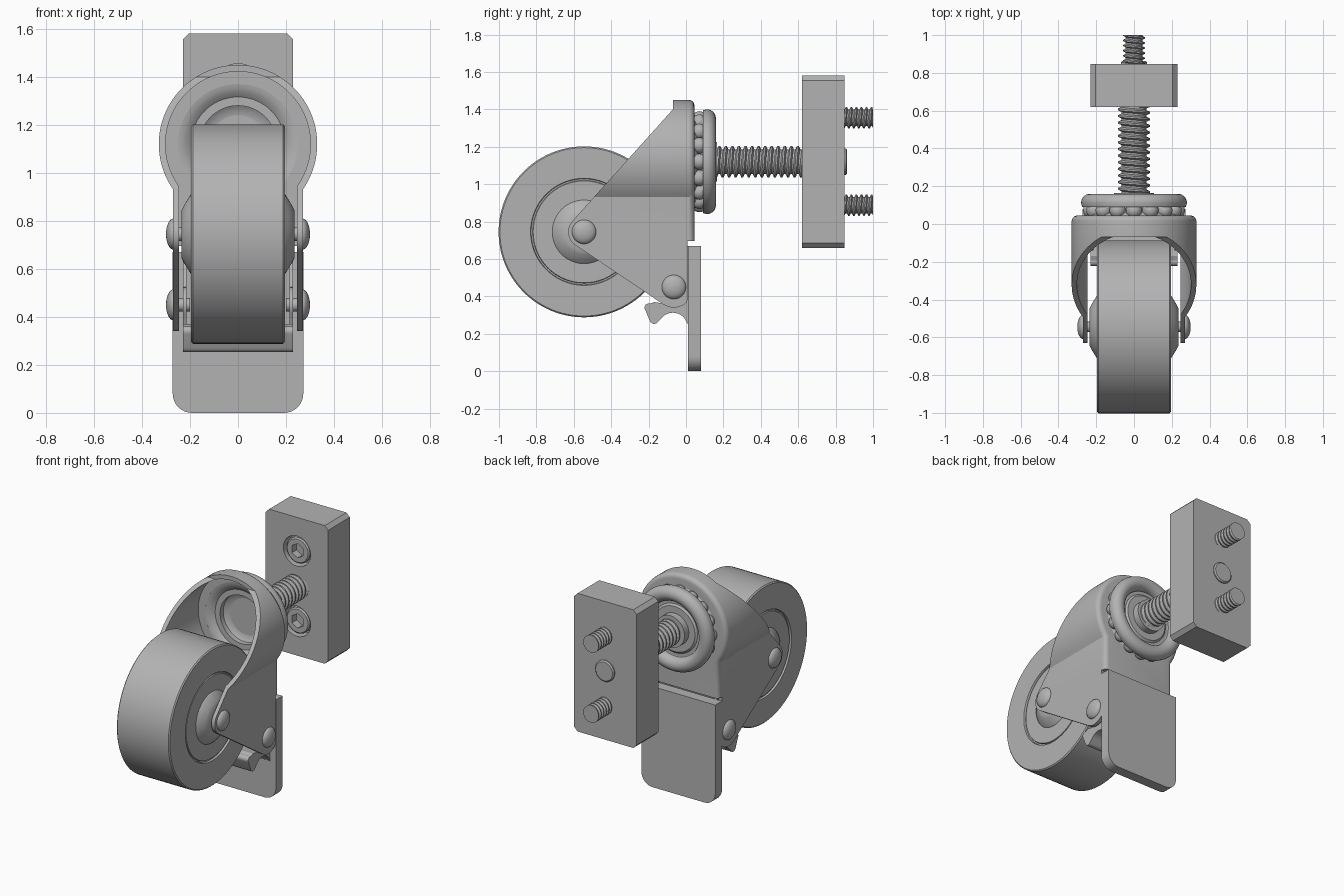
import bpy, bmesh, math
from mathutils import Vector

if "Cube" in bpy.data.objects:
    bpy.data.objects.remove(bpy.data.objects["Cube"], do_unlink=True)

steel = bpy.data.materials.new("satin grey")
steel.use_nodes = True
steel.diffuse_color = (0.45, 0.45, 0.45, 1)
steel.node_tree.nodes["Principled BSDF"].inputs["Base Color"].default_value = steel.diffuse_color

STEM_Z = 1.12
AXLE = (-0.545, 0.745)
BRAKE = (-0.065, 0.45)


def activate(ob):
    bpy.ops.object.select_all(action="DESELECT")
    ob.select_set(True)
    bpy.context.view_layer.objects.active = ob


def smooth(ob):
    activate(ob)
    bpy.ops.object.shade_smooth_by_angle(angle=math.radians(30))
    return ob


def make(name, bm):
    bmesh.ops.recalc_face_normals(bm, faces=bm.faces)
    mesh = bpy.data.meshes.new(name)
    bm.to_mesh(mesh)
    bm.free()
    mesh.materials.append(steel)
    ob = bpy.data.objects.new(name, mesh)
    bpy.context.collection.objects.link(ob)
    return smooth(ob)


def prism(name, points, axis, lo, hi, round_back=0):
    """Extrude a flat outline along x (points are y, z) or y (points are x, z)."""
    bm = bmesh.new()
    place = (lambda a, b: (lo, a, b)) if axis == "x" else (lambda a, b: (a, lo, b))
    face = bm.faces.new([bm.verts.new(place(a, b)) for a, b in points])
    out = bmesh.ops.extrude_face_region(bm, geom=[face])["geom"]
    move = Vector((hi - lo, 0, 0)) if axis == "x" else Vector((0, hi - lo, 0))
    bmesh.ops.translate(bm, verts=[v for v in out if isinstance(v, bmesh.types.BMVert)], vec=move)
    bmesh.ops.recalc_face_normals(bm, faces=bm.faces)
    if round_back:
        edges = [e for e in bm.edges if all(abs(v.co.y - hi) < 1e-5 for v in e.verts)]
        bmesh.ops.bevel(bm, geom=edges, offset=round_back, segments=5, profile=0.5, affect="EDGES")
    return make(name, bm)


def lathe(name, profile, axis, centre, steps=64):
    """Revolve (radius, distance) points about an x or y axis."""
    bm = bmesh.new()
    d = Vector((1, 0, 0)) if axis == "x" else Vector((0, 1, 0))
    c = Vector(centre)
    vs = [bm.verts.new(c + d * t + Vector((0, 0, r))) for r, t in profile]
    es = [bm.edges.new((vs[i], vs[(i + 1) % len(vs)])) for i in range(len(vs))]
    bmesh.ops.spin(bm, geom=vs + es, cent=c, axis=d, angle=math.tau, steps=steps)
    bmesh.ops.remove_doubles(bm, verts=bm.verts, dist=1e-5)
    return make(name, bm)


def rod(name, r, lo, hi, axis, centre, steps=32):
    return lathe(name, [(0, lo), (r, lo), (r, hi), (0, hi)], axis, centre, steps)


def boolean(ob, cutter, operation="DIFFERENCE"):
    mod = ob.modifiers.new("cut", "BOOLEAN")
    mod.object, mod.operation, mod.solver = cutter, operation, "EXACT"
    activate(ob)
    bpy.ops.object.modifier_apply(modifier=mod.name)
    bpy.data.objects.remove(cutter, do_unlink=True)
    smooth(ob)


def thread(name, r, depth, pitch, lo, hi, z, n=24):
    """Helical ridge wound round a solid core."""
    rod(name + "_core", r - depth * 0.95, lo, hi, "y", (0, 0, z))
    levels = (r, r, r - depth, r - depth)
    rows = 4 * (int((hi - lo) / pitch) + 3)
    bm = bmesh.new()
    grid = []
    for k in range(rows):
        ring = []
        for j in range(n + 1):
            y = min(max(lo + (k / 4 + j / n - 1) * pitch, lo), hi)
            a = math.tau * j / n
            ring.append(bm.verts.new((levels[k % 4] * math.cos(a), y, z + levels[k % 4] * math.sin(a))))
        grid.append(ring)
    for a, b in zip(grid, grid[1:]):
        for j in range(n):
            bm.faces.new((a[j], a[j + 1], b[j + 1], b[j]))
    bmesh.ops.remove_doubles(bm, verts=bm.verts, dist=1e-5)
    make(name, bm)


def arc(cx, cz, r, start, end, n=8):
    angles = [math.radians(start + (end - start) * i / n) for i in range(n + 1)]
    return [(cx + r * math.cos(a), cz + r * math.sin(a)) for a in angles]


# Wheel with grooved faces and conical hub
half = [(0, 0.235), (0.1, 0.235), (0.12, 0.225), (0.165, 0.197), (0.17, 0.19), (0.272, 0.19),
        (0.275, 0.182), (0.283, 0.182), (0.286, 0.195), (0.45, 0.195), (0.457, 0.188)]
lathe("wheel", half + [(r, -x) for r, x in reversed(half)], "x", (0, *AXLE), 96)

# Axle and brake pivot pins with domed rivet heads
for label, spot in (("axle", AXLE), ("brake", BRAKE)):
    for side, s in (("left", 1), ("right", -1)):
        rod(f"{label}_pin_{side}", 0.028, s * 0.2, s * 0.28, "x", (0, *spot))
        dome = [(0, s * 0.268)] + [(0.065 * math.cos(t * math.pi / 16), s * (0.268 + 0.032 * math.sin(t * math.pi / 16)))
                                   for t in range(9)]
        lathe(f"{label}_rivet_{side}", dome, "x", (0, *spot), 32)


# Fork: hollow keyhole shell trimmed to its side outline
def keyhole(r, leg):
    a = math.degrees(math.acos(leg / r))
    return [(leg, 0.2)] + arc(0, STEM_Z, r, -a, 180 + a, 64) + [(-leg, 0.2)]


fork = prism("fork", keyhole(0.33, 0.27), "y", -0.8, 0.045, 0.03)
boolean(fork, prism("hollow", keyhole(0.302, 0.245), "y", -0.9, 0.013))
side = ([(0.1, 1.5), (-0.07, 1.5), (-0.07, 1.40)] + arc(*AXLE, 0.085, 140, 237)
        + arc(-0.065, 0.44, 0.1, 237, 315) + [(0.009, 0.40), (0.009, 0.695), (0.1, 0.695)])
boolean(fork, prism("outline", side, "x", -0.5, 0.5), "INTERSECT")
boolean(fork, rod("opening", 0.25, -0.05, 0.1, "y", (0, 0, STEM_Z), 64))

# Dished seat pressed into the back of the fork
dish = [(0.252, 0.013), (0.235, 0.016), (0.215, 0.025), (0.19, 0.045), (0.165, 0.07), (0.14, 0.086), (0.11, 0.092), (0, 0.092)]
lathe("bearing_seat", dish + [(0, 0.12), (0.15, 0.12), (0.2, 0.08), (0.252, 0.045)], "y", (0, 0, STEM_Z))

# Ball race and rounded cap
lathe("ball_race", [(0.16, 0.04), (0.215, 0.04), (0.215, 0.11), (0.16, 0.11)], "y", (0, 0, STEM_Z))
for i in range(16):
    a = math.tau * i / 16
    bm = bmesh.new()
    bmesh.ops.create_uvsphere(bm, u_segments=20, v_segments=12, radius=0.043)
    bmesh.ops.translate(bm, verts=bm.verts, vec=(0.227 * math.sin(a), 0.072, STEM_Z + 0.227 * math.cos(a)))
    make("bearing_ball", bm)
rim = arc(0.232, 0.112, 0.048, 0, 180, 14)
lathe("bearing_cap", [(0.1, 0.09), (0.275, 0.09)] + rim + [(0.165, 0.1), (0.14, 0.1), (0.1, 0.1)], "y", (0, 0, STEM_Z))
rod("stem_collar", 0.105, 0.09, 0.165, "y", (0, 0, STEM_Z), 48)

# Threaded stem
thread("stem", 0.085, 0.02, 0.035, 0.13, 0.64, STEM_Z)
lathe("stem_end", [(0, 0.8), (0.07, 0.8), (0.07, 0.855), (0.062, 0.862), (0, 0.862)], "y", (0, 0, STEM_Z))

# Mounting block with chamfered edges, counterbores and socket bolts
w, lo, hi, c = 0.23, 0.66, 1.58, 0.025
block = prism("mounting_block", [(w, lo + c), (w, hi - c), (w - c, hi), (c - w, hi), (-w, hi - c),
                                 (-w, lo + c), (c - w, lo), (w - c, lo)], "y", 0.62, 0.848)
for label, z in (("upper", 1.355), ("lower", 0.888)):
    boolean(block, rod("counterbore", 0.1, 0.5, 0.69, "y", (0, 0, z), 48))
    head = lathe(f"{label}_bolt_head", [(0, 0.7), (0.085, 0.7), (0.085, 0.635), (0.077, 0.627), (0, 0.627)],
                 "y", (0, 0, z), 48)
    boolean(head, rod("hex_socket", 0.048, 0.55, 0.675, "y", (0, 0, z), 6))
    thread(f"{label}_bolt", 0.057, 0.014, 0.027, 0.82, 1.0, z)

# Brake pedal plate with rounded lower corners
prism("brake_pedal", [(0.272, 0.67), (-0.272, 0.67)] + arc(-0.192, 0.08, 0.08, 180, 270)
      + arc(0.192, 0.08, 0.08, 270, 360), "y", 0.01, 0.08)

# Brake lever: scalloped bar between two cheeks
bar = ([(0.012, 0.25)] + arc(-0.07, 0.235, 0.078, 20, 140, 10)
       + arc(-0.17, 0.278, 0.025, 320, 200, 6) + arc(-0.2, 0.34, 0.022, 215, 70, 6)
       + [(-0.17, 0.37), (-0.11, 0.36), (0.012, 0.36)])
prism("brake_shoe", bar, "x", -0.23, 0.23)
cheek = [(0.012, 0.3), (0.012, 0.67), (-0.02, 0.67)] + arc(*BRAKE, 0.075, 90, 225) + [(-0.1, 0.33)]
for side_name, x in (("left", 0.215), ("right", -0.23)):
    prism(f"brake_cheek_{side_name}", cheek, "x", x, x + 0.015)
